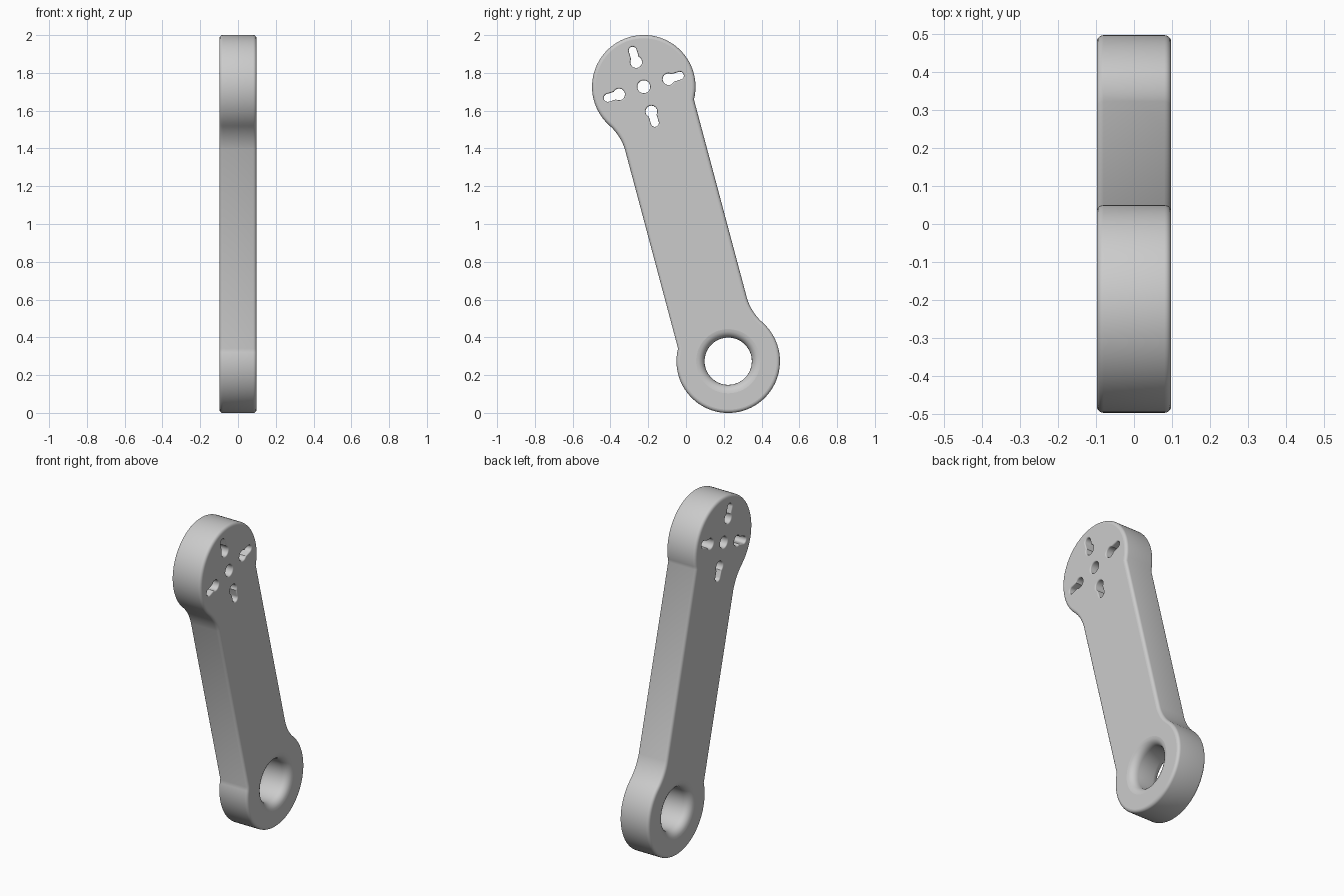
import bpy, bmesh
from math import pi, sin, cos, asin, atan2, sqrt, radians
from mathutils import Vector, Matrix

cube = bpy.data.objects.get("Cube")
if cube:
    bpy.data.objects.remove(cube)

HALF_THICK = 0.098
HALF_LEN = 0.76      # arm centre to each end centre
END_R = 0.274
HALF_WIDTH = 0.193
FILLET_R = 0.28
LEAN = radians(17.1)
BEVEL_STEPS = 5


def arc(centre, r, start, end, n):
    return [Vector((centre[0] + r * cos(start + (end - start) * i / n),
                    centre[1] + r * sin(start + (end - start) * i / n)))
            for i in range(n + 1)]


def circle(centre, r, n):
    return arc(centre, r, 0, 2 * pi, n)[:-1]


def arm_outline():
    """Round end and one fillet, repeated by a half turn."""
    side = HALF_WIDTH + FILLET_R
    drop = sqrt((END_R + FILLET_R) ** 2 - side ** 2)
    phi = atan2(drop, side)
    half = arc((0, HALF_LEN), END_R, -phi, pi + phi, 56)
    half += arc((-side, HALF_LEN - drop), FILLET_R, phi, 0, 12)[1:]
    return half + [-p for p in half]


def keyhole(turn):
    """Large hole with a narrower slot pointing outwards."""
    big, small = 0.031, 0.021
    a = asin(small / big)
    pts = arc((0.137, 0), big, a, 2 * pi - a, 24)
    pts += arc((0.2, 0), small, -pi / 2, pi / 2, 14)
    rot = Matrix.Rotation(turn, 2)
    return [rot @ p + Vector((0, HALF_LEN)) for p in pts]


def add_wall(bm, loop, bevel, into_material):
    """Wall with rounded rims along a loop; returns its two rim edge loops."""
    n = len(loop)
    normals = []
    for i in range(n):
        t1 = (loop[i] - loop[i - 1]).normalized()
        t2 = (loop[(i + 1) % n] - loop[i]).normalized()
        t = (t1 + t2).normalized()
        normals.append(Vector((t.y, -t.x)) * into_material)
    levels = []
    for k in range(BEVEL_STEPS + 1):
        a = pi / 2 * k / BEVEL_STEPS
        levels.append((-HALF_THICK + bevel * (1 - cos(a)), bevel * (1 - sin(a))))
    levels += [(-x, off) for x, off in reversed(levels)]
    rings = []
    for x, off in levels:
        flat = [p + m * off for p, m in zip(loop, normals)]
        rings.append([bm.verts.new((x, p.x, p.y)) for p in flat])
    for lower, upper in zip(rings, rings[1:]):
        for i in range(n):
            j = (i + 1) % n
            bm.faces.new((lower[i], lower[j], upper[j], upper[i])).smooth = True
    return [[bm.edges.get((r[i - 1], r[i])) for i in range(n)]
            for r in (rings[0], rings[-1])]


bm = bmesh.new()
walls = [(arm_outline(), 0.018, -1),
         (circle((0, -HALF_LEN), 0.125, 64), 0.045, 1),
         (circle((0, HALF_LEN), 0.034, 32), 0.007, 1)]
walls += [(keyhole(i * pi / 2), 0.007, 1) for i in range(4)]
rims = [add_wall(bm, *w) for w in walls]

# Flat side faces spanning the outline and all the holes
for side, direction in ((0, -1), (1, 1)):
    edges = [e for rim in rims for e in rim[side]]
    bmesh.ops.triangle_fill(bm, use_beauty=True, use_dissolve=False,
                            edges=edges, normal=(direction, 0, 0))
bmesh.ops.recalc_face_normals(bm, faces=bm.faces)
for e in bm.edges:
    if len(e.link_faces) == 2 and e.calc_face_angle() > radians(35):
        e.smooth = False

# Lean the arm and stand it on the ground
bmesh.ops.rotate(bm, verts=bm.verts, cent=(0, 0, 0),
                 matrix=Matrix.Rotation(LEAN, 3, 'X'))
bmesh.ops.translate(bm, verts=bm.verts, vec=(0, 0, 1))

mesh = bpy.data.meshes.new("lever_arm")
bm.to_mesh(mesh)
bm.free()
arm = bpy.data.objects.new("lever_arm", mesh)
bpy.context.collection.objects.link(arm)

grey = bpy.data.materials.new("plain_grey")
grey.use_nodes = True
colour = (0.6, 0.6, 0.6, 1)
grey.diffuse_color = colour
grey.node_tree.nodes["Principled BSDF"].inputs["Base Color"].default_value = colour
mesh.materials.append(grey)
